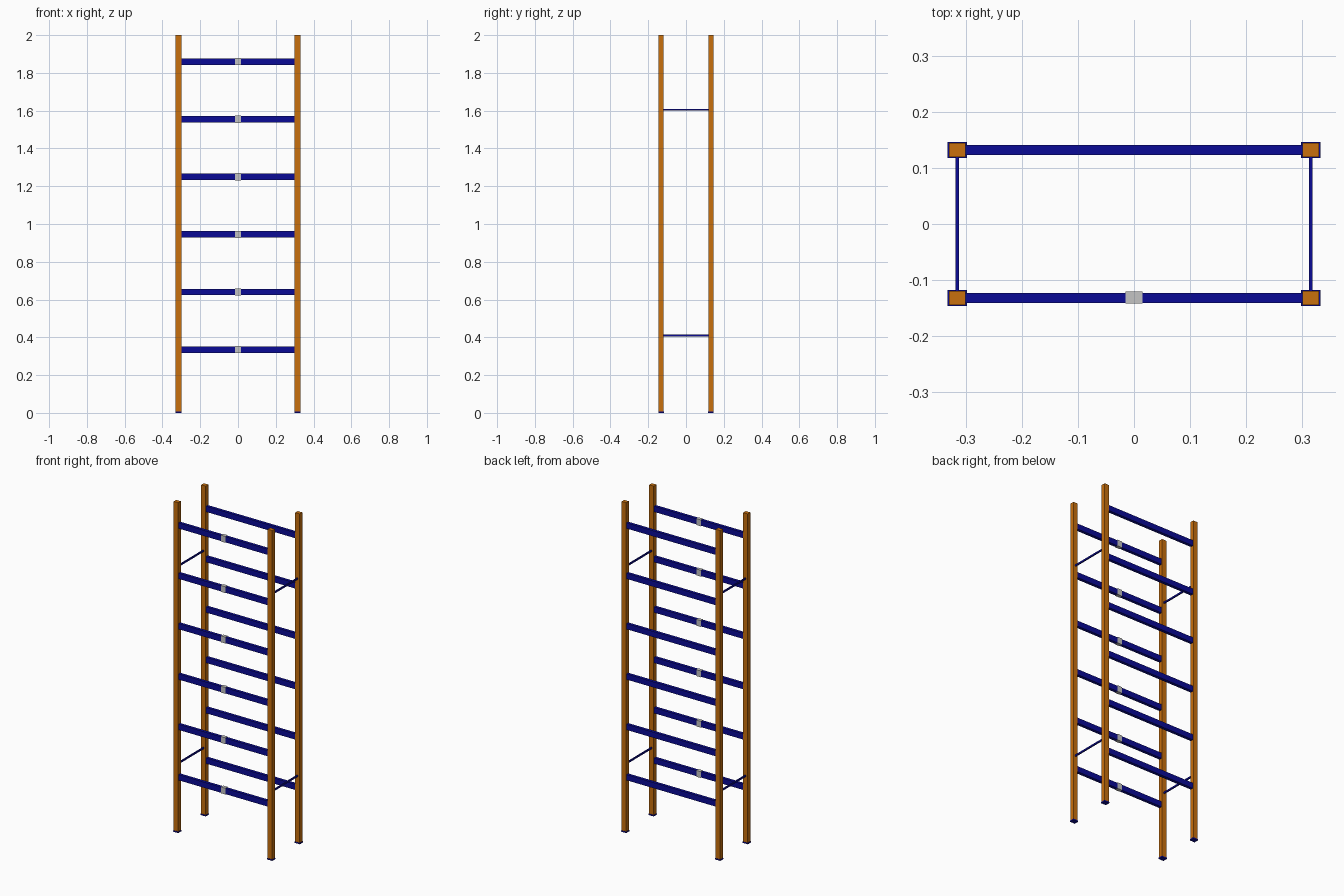
import bpy

cube = bpy.data.objects.get("Cube")
if cube:
    bpy.data.objects.remove(cube, do_unlink=True)


def material(name, rgb):
    mat = bpy.data.materials.new(name)
    mat.use_nodes = True
    mat.diffuse_color = (*rgb, 1)
    mat.node_tree.nodes["Principled BSDF"].inputs["Base Color"].default_value = (*rgb, 1)
    return mat


orange = material("orange paint", (0.58, 0.16, 0.004))
blue = material("dark blue paint", (0.003, 0.003, 0.30))
grey = material("light grey", (0.55, 0.55, 0.55))


def box(name, centre, size, mat):
    bpy.ops.mesh.primitive_cube_add(size=1, location=centre)
    obj = bpy.context.object
    obj.name = name
    obj.scale = size
    bpy.ops.object.transform_apply(location=False, rotation=False, scale=True)
    obj.data.materials.append(mat)
    return obj


POST_X, POST_Y = 0.315, 0.132
BASE = 0.008
SIDES = (("left", 1), ("right", -1))
ENDS = (("front", -1), ("back", 1))

# Corner posts on foot plates
for side, sx in SIDES:
    for end, sy in ENDS:
        x, y = sx * POST_X, sy * POST_Y
        box(f"{end}_{side}_foot", (x, y, BASE / 2), (0.034, 0.029, BASE), blue)
        box(f"{end}_{side}_post", (x, y, 1 + BASE / 2), (0.030, 0.025, 2 - BASE), orange)

# Shelf beams, with a clip around the middle of each front beam
for level in range(6):
    z = 0.335 + level * 0.305
    for end, sy in ENDS:
        box(f"{end}_beam_{level + 1}", (0, sy * POST_Y, z), (0.602, 0.018, 0.034), blue)
    box(f"beam_clip_{level + 1}", (0, -POST_Y + 0.001, z), (0.030, 0.022, 0.038), grey)

# Thin ties joining the front and back posts
for side, sx in SIDES:
    for label, z in (("lower", 0.41), ("upper", 1.605)):
        box(f"{label}_{side}_tie", (sx * POST_X, 0, z), (0.007, 0.242, 0.010), blue)
